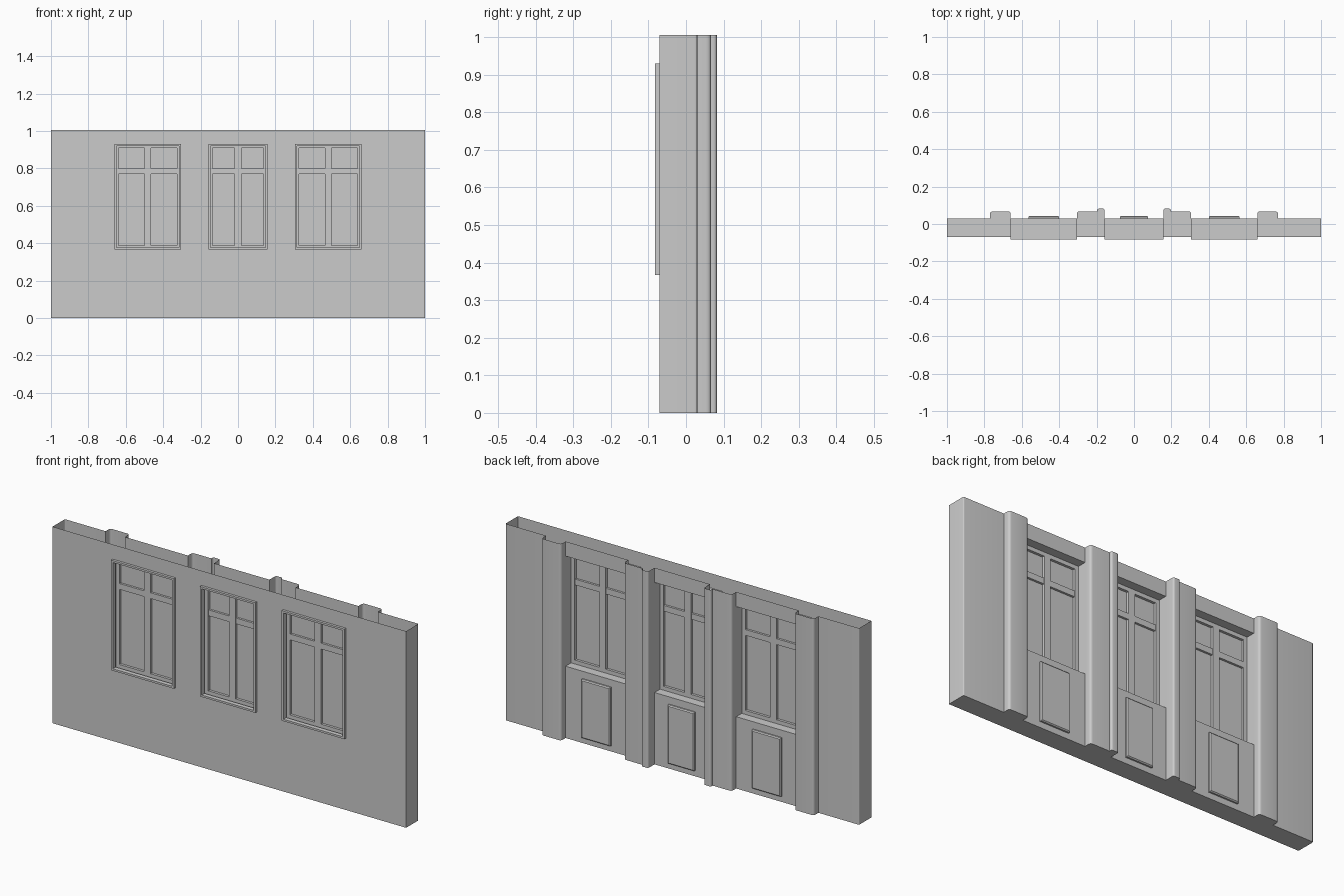
import bpy
import bmesh
import math
from mathutils import Vector

if "Cube" in bpy.data.objects:
    bpy.data.objects.remove(bpy.data.objects["Cube"])

FRONT, BACK, TOP = -0.07, 0.03, 1.005
SILL, HEAD = 0.367, 0.93
WINDOWS = {"left": (0.305, 0.66), "middle": (-0.157, 0.157), "right": (-0.66, -0.305)}

grey = bpy.data.materials.new("plaster_grey")
grey.use_nodes = True
grey.diffuse_color = (0.6, 0.6, 0.6, 1)
bsdf = grey.node_tree.nodes["Principled BSDF"]
bsdf.inputs["Base Color"].default_value = (0.6, 0.6, 0.6, 1)
bsdf.inputs["Roughness"].default_value = 0.8


def finish(name, bm, smooth=False):
    mesh = bpy.data.meshes.new(name)
    bm.to_mesh(mesh)
    bm.free()
    mesh.materials.append(grey)
    ob = bpy.data.objects.new(name, mesh)
    bpy.context.collection.objects.link(ob)
    if smooth:
        bpy.ops.object.select_all(action="DESELECT")
        ob.select_set(True)
        bpy.context.view_layer.objects.active = ob
        bpy.ops.object.shade_smooth_by_angle(angle=math.radians(35))
    return ob


def box(bm, x0, x1, y0, y1, z0, z1):
    made = bmesh.ops.create_cube(bm, size=1)["verts"]
    for v in made:
        v.co = ((x0 + x1) / 2 + v.co.x * (x1 - x0),
                (y0 + y1) / 2 + v.co.y * (y1 - y0),
                (z0 + z1) / 2 + v.co.z * (z1 - z0))


def face(bm, points):
    return bm.faces.new([bm.verts.new(p) for p in points])


def rounded(points, steps=4):
    """Replace each corner that has a radius by a short curve."""
    out = []
    for i, (x, y, r) in enumerate(points):
        p = Vector((x, y))
        if r == 0:
            out.append(p)
            continue
        a = p + (Vector(points[i - 1][:2]) - p).normalized() * r
        b = p + (Vector(points[i + 1][:2]) - p).normalized() * r
        for k in range(steps + 1):
            t = k / steps
            out.append(a * (1 - t) ** 2 + p * 2 * t * (1 - t) + b * t ** 2)
    return out


# Plan of the back wall with its pilasters, half of it mirrored
PILASTER, STRIP = 0.067, 0.082
half = rounded([
    (0.157, BACK, 0), (0.157, STRIP, 0.01), (0.197, STRIP, 0.01), (0.197, PILASTER, 0),
    (0.305, PILASTER, 0.014), (0.305, BACK, 0), (0.66, BACK, 0),
    (0.66, PILASTER, 0.014), (0.77, PILASTER, 0.014), (0.77, BACK, 0),
    (1, BACK, 0.006), (1, FRONT, 0)])
plan = [Vector((-p.x, p.y)) for p in reversed(half)] + half

# Wall shell, open at the top
bm = bmesh.new()
for a, b in zip(plan, plan[1:]):
    is_window = any(abs(a.x - w[0]) < 1e-4 and abs(b.x - w[1]) < 1e-4
                    for w in WINDOWS.values())
    spans = [(0, SILL), (HEAD, TOP)] if is_window else [(0, TOP)]
    for z0, z1 in spans:
        face(bm, [(b.x, b.y, z0), (a.x, a.y, z0), (a.x, a.y, z1), (b.x, b.y, z1)])
face(bm, [(p.x, p.y, 0) for p in plan])

# Front wall around the openings
edges = sorted([-1, 1] + [x for w in WINDOWS.values() for x in w])
for i, (x0, x1) in enumerate(zip(edges, edges[1:])):
    spans = [(0, SILL), (HEAD, TOP)] if i % 2 else [(0, TOP)]
    for z0, z1 in spans:
        face(bm, [(x0, FRONT, z0), (x1, FRONT, z0), (x1, FRONT, z1), (x0, FRONT, z1)])

# Window reveals joining front and back
for x0, x1 in WINDOWS.values():
    ring = [(x0, SILL), (x1, SILL), (x1, HEAD), (x0, HEAD)]
    for i, (xa, za) in enumerate(ring):
        xb, zb = ring[(i + 1) % 4]
        face(bm, [(xa, FRONT, za), (xb, FRONT, zb), (xb, BACK, zb), (xa, BACK, za)])
bmesh.ops.remove_doubles(bm, verts=bm.verts, dist=1e-5)
finish("wall_shell", bm, smooth=True)


def border(bm, x0, x1, z0, z1, width, y0, y1):
    box(bm, x0, x0 + width, y0, y1, z0, z1)
    box(bm, x1 - width, x1, y0, y1, z0, z1)
    box(bm, x0 + width, x1 - width, y0, y1, z0, z0 + width)
    box(bm, x0 + width, x1 - width, y0, y1, z1 - width, z1)


for side, (x0, x1) in WINDOWS.items():
    mid = (x0 + x1) / 2

    # Thin trim standing proud of the front wall
    bm = bmesh.new()
    border(bm, x0, x1, SILL, HEAD, 0.01, -0.083, -0.06)
    finish(side + "_window_trim", bm)

    # Sash with mullion and transom
    bm = bmesh.new()
    border(bm, x0, x1, SILL, HEAD, 0.02, -0.045, -0.015)
    box(bm, mid - 0.018, mid + 0.018, -0.045, -0.015, SILL, HEAD)
    for xa, xb in ((x0 + 0.02, mid - 0.018), (mid + 0.018, x1 - 0.02)):
        box(bm, xa, xb, -0.043, -0.017, 0.77, 0.8)
    finish(side + "_window_sash", bm)

    # Pane
    bm = bmesh.new()
    box(bm, x0, x1, -0.032, -0.028, SILL, HEAD)
    finish(side + "_window_pane", bm)

    # Raised panel below the window on the back
    bm = bmesh.new()
    w = 0.075 if side == "middle" else 0.082
    box(bm, mid - w, mid + w, BACK, 0.043, 0.03, 0.33)
    rear = [e for e in bm.edges if all(v.co.y > 0.04 for v in e.verts)]
    bmesh.ops.bevel(bm, geom=rear, offset=0.005, segments=1, affect="EDGES")
    finish(side + "_back_panel", bm)
